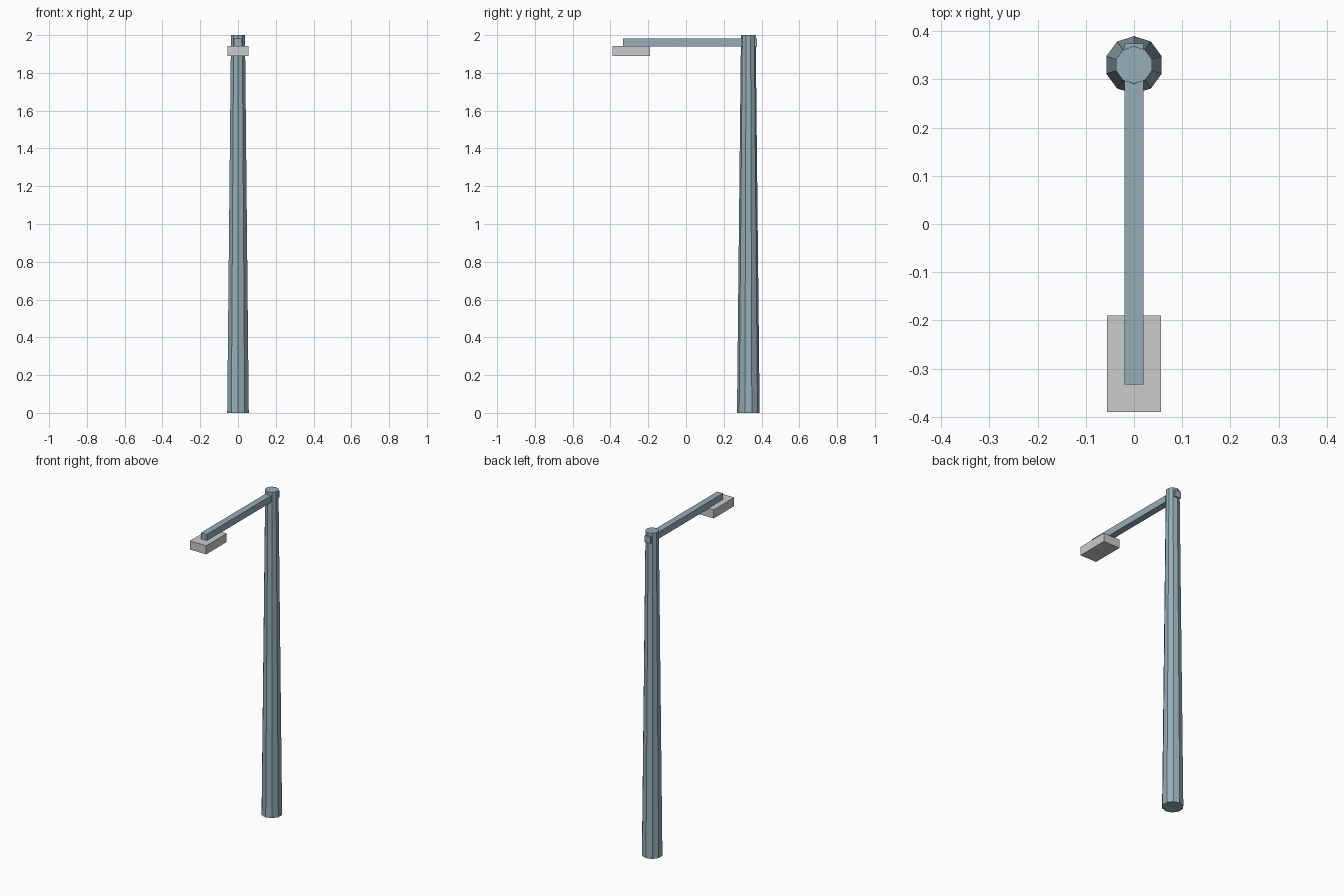
import bpy

if "Cube" in bpy.data.objects:
    bpy.data.objects.remove(bpy.data.objects["Cube"])

steel = bpy.data.materials.new("blue_grey_steel")
steel.diffuse_color = (0.3, 0.42, 0.48, 1)
steel.use_nodes = True
steel.node_tree.nodes["Principled BSDF"].inputs["Base Color"].default_value = steel.diffuse_color


def box(name, lo, hi):
    """Axis-aligned box between two corners."""
    bpy.ops.mesh.primitive_cube_add(size=1)
    ob = bpy.context.object
    ob.name = name
    ob.location = [(a + b) / 2 for a, b in zip(lo, hi)]
    ob.scale = [b - a for a, b in zip(lo, hi)]
    bpy.context.view_layer.update()
    bpy.ops.object.transform_apply(location=False, rotation=False, scale=True)
    return ob


# Tapered ten-sided pole, one corner pointing to the back
bpy.ops.mesh.primitive_cone_add(vertices=10, radius1=0.06, radius2=0.039,
                                depth=2, location=(0, 0.33, 1))
pole = bpy.context.object
pole.name = "pole"
pole.data.materials.append(steel)

# Arm passing through the top of the pole
arm = box("arm", (-0.02, -0.333, 1.94), (0.02, 0.375, 1.981))
arm.data.materials.append(steel)

# Lamp head hanging under the free end of the arm
box("lamp_head", (-0.056, -0.39, 1.89), (0.056, -0.19, 1.943))
